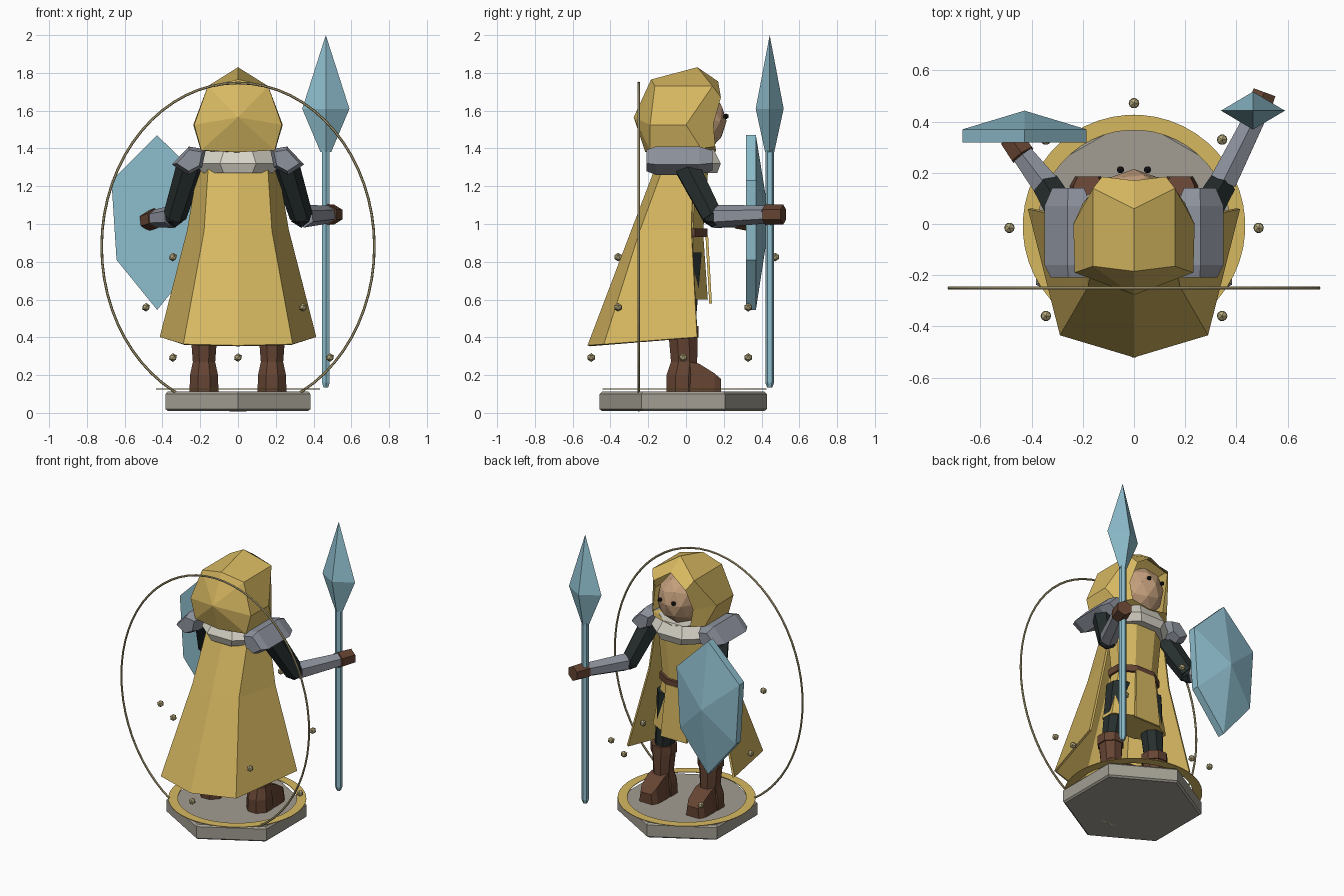
import bpy, bmesh, math
from mathutils import Vector

cube = bpy.data.objects.get("Cube")
if cube:
    bpy.data.objects.remove(cube, do_unlink=True)


def material(name, r, g, b):
    m = bpy.data.materials.new(name)
    m.use_nodes = True
    m.diffuse_color = (r, g, b, 1)
    m.node_tree.nodes["Principled BSDF"].inputs["Base Color"].default_value = (r, g, b, 1)
    return m


gold = material("gold cloth", .68, .48, .12)
brass = material("pale brass", .46, .39, .2)
blue = material("ice blue", .27, .51, .61)
leather = material("brown leather", .13, .058, .033)
steel = material("steel grey", .27, .29, .34)
dark = material("dark cloth", .02, .028, .028)
stone = material("stone", .36, .34, .29)
fur = material("pale fur", .68, .65, .57)
skin = material("skin", .54, .34, .2)
black = material("black", .01, .01, .012)


def finish(name, bm, mat):
    bmesh.ops.recalc_face_normals(bm, faces=bm.faces)
    me = bpy.data.meshes.new(name)
    bm.to_mesh(me)
    bm.free()
    me.materials.append(mat)
    ob = bpy.data.objects.new(name, me)
    bpy.context.collection.objects.link(ob)
    return ob


def loft(name, rings, mat, closed=True, caps=True):
    """Skin a surface over rings of points; a one-point ring is a tip."""
    bm = bmesh.new()
    rows = [[bm.verts.new(p) for p in ring] for ring in rings]
    for a, b in zip(rows, rows[1:]):
        n = max(len(a), len(b))
        for i in range(n if closed else n - 1):
            j = (i + 1) % n
            if len(b) == 1:
                bm.faces.new((a[i], a[j], b[0]))
            elif len(a) == 1:
                bm.faces.new((a[0], b[j], b[i]))
            else:
                bm.faces.new((a[i], a[j], b[j], b[i]))
    if caps:
        for row in (rows[0], rows[-1]):
            if len(row) > 2:
                bm.faces.new(row)
    return finish(name, bm, mat)


def ring(z, rx, ry, n=8, cx=0, cy=0, turn=.5):
    steps = [2 * math.pi * (i + turn) / n for i in range(n)]
    return [(cx + rx * math.cos(a), cy + ry * math.sin(a), z) for a in steps]


def limb(name, p, q, r1, r2, mat, n=6):
    p, q = Vector(p), Vector(q)
    rot = (q - p).to_track_quat('Z', 'Y')
    rings = [[c + rot @ Vector(v) for v in ring(0, r, r, n)] for c, r in ((p, r1), (q, r2))]
    return loft(name, rings, mat)


def ball(name, centre, scale, mat, detail=1):
    bm = bmesh.new()
    bmesh.ops.create_icosphere(bm, subdivisions=detail, radius=1)
    for v in bm.verts:
        v.co = Vector(centre) + v.co * Vector(scale)
    return finish(name, bm, mat)


def mirrored(half):
    """Close a half ring whose first and last points lie on the middle plane."""
    return half + [(-x, y, z) for x, y, z in half[-2:0:-1]]


def thicken(ob, t):
    mod = ob.modifiers.new("thickness", 'SOLIDIFY')
    mod.thickness = t
    mod.offset = 0


# Hexagonal plinth with chamfered rims, and the flat gold ring above it
MID = -.015
loft("plinth", [ring(z, r, r, 6, cy=MID) for z, r in
                ((.01, .43), (.02, .443), (.1, .443), (.112, .43))], stone)
loft("ground_ring", [ring(z, r, r, 48, cy=-.008) for z, r in
     ((.128, .375), (.128, .435), (.124, .435), (.124, .375), (.128, .375))], gold, caps=False)

# Tall halo hoop behind the figure
halo = []
for i in range(65):
    a = 2 * math.pi * i / 64
    out = Vector((math.cos(a), 0, math.sin(a)))
    c = Vector((.722 * out.x, -.25, .88 + .867 * out.z))
    halo.append([c + .007 * (out * math.cos(b) + Vector((0, math.sin(b), 0)))
                 for b in (k * math.pi / 3 for k in range(6))])
loft("halo", halo, brass, caps=False)

# Floating beads stepping through three heights
for i in range(8):
    a = i * math.pi / 4
    ball("bead", (.487 * math.cos(a), MID + .487 * math.sin(a), .293 + .266 * (i % 3)),
         (.023,) * 3, brass)

# Legs and boots
for s in (-1, 1):
    x = .18 * s
    loft("trouser_leg", [ring(.4, .06, .065, cx=x, cy=-.015), ring(.85, .085, .09, cx=.12 * s)], dark)
    loft("boot_shaft", [ring(z, rx, ry, cx=x, cy=y) for z, rx, ry, y in
         ((.112, .083, .09, -.02), (.2, .08, .09, -.02), (.27, .064, .075, -.01),
          (.4, .075, .082, -.015))], leather)
    loft("boot_cuff", [ring(z, .085, .088, cx=x, cy=-.015) for z in (.4, .46)], leather)
    loft("boot_toe", [[(x - w, y, .112), (x + w, y, .112), (x + w * .8, y, z), (x - w * .8, y, z)]
         for y, w, z in ((-.03, .07, .28), (.07, .075, .26), (.15, .07, .21), (.185, .05, .18))], leather)

# Tunic, belt and front panel
loft("tunic", [ring(z, rx, ry) for z, rx, ry in
     ((.6, .24, .125), (.93, .17, .1), (.98, .17, .1), (1.32, .2, .13))], gold)
loft("belt", [ring(z, .185, .122) for z in (.93, .975)], leather)
thicken(loft("front_panel", [[(-w, y, z), (w, y, z)] for w, y, z in
        ((.1, .13, .58), (.075, .11, .94))], gold, closed=False, caps=False), .014)

# Cape, open at the front
cape = []
for z, drop, side, side_y, back, back_y, spine in (
        (1.34, 0, .2, .04, .15, -.1, -.14), (.97, .01, .262, .03, .175, -.24, -.285),
        (.4, .045, .408, .06, .285, -.43, -.515)):
    cape.append([(-side, side_y, z), (-back, back_y, z - drop * .85), (0, spine, z - drop),
                 (back, back_y, z - drop * .85), (side, side_y, z)])
thicken(loft("cape", cape, gold, closed=False, caps=False), .014)

# Fur collar and shoulder plates
loft("collar", [ring(z, rx, ry, cy=-.01) for z, rx, ry in
     ((1.27, .2, .19), (1.32, .25, .21), (1.395, .19, .17))], fur)
for s in (-1, 1):
    plate = ((.17, 1.395), (.26, 1.41), (.35, 1.315), (.265, 1.26), (.19, 1.3))
    loft("shoulder_plate", [[(s * (.25 + (x - .25) * k), y, 1.34 + (z - 1.34) * k) for x, z in plate]
         for y, k in ((-.21, .75), (-.16, 1), (.07, 1), (.14, .7))], steel)

# Arms: the left one holds the spear, the right one the shield
for side, s, wrist, tip in (("left", 1, (.475, .42, 1.05), (.51, .515, 1.05)),
                            ("right", -1, (-.435, .27, 1.03), (-.48, .335, 1.015))):
    elbow = Vector((.335 * s, .14, 1.04))
    limb(side + "_upper_arm", (.245 * s, -.01, 1.33), elbow, .075, .062, dark)
    ball(side + "_elbow", elbow, (.06,) * 3, dark)
    limb(side + "_bracer", elbow.lerp(Vector(wrist), .1), wrist, .06, .048, steel)
    limb(side + "_fist", wrist, tip, .055, .052, leather)

# Spear
SX, SY = .465, .443
loft("spear_shaft", [ring(z, r, r, 6, SX, SY) for z, r in
     ((.135, .014), (.16, .023), (1.4, .023))], blue)
loft("spear_head", [ring(1.38, .028, .024, 4, SX, SY, 0), ring(1.61, .125, .074, 4, SX, SY, 0),
                    [(SX, SY, 2)]], blue)

# Kite shield with a raised centre
outline = mirrored([(0, 0, 1.47), (.242, 0, 1.23), (.215, 0, .81), (0, 0, .545)])
shield = [[(x - .428, y, z) for x, _, z in outline] for y in (.318, .37)]
loft("shield", shield + [[(-.428, .443, 1.02)]], blue)

# Hood: inner rim, brow ring, back ring and rear point
rim = [(0, .17, 1.755), (.125, .185, 1.67), (.155, .145, 1.53), (.14, .155, 1.41), (0, .16, 1.385)]
brow = [(0, .06, 1.83), (.16, .14, 1.73), (.237, 0, 1.525), (.2, .08, 1.4), (0, .1, 1.37)]
rear = [(0, -.185, 1.765), (.16, -.165, 1.73), (.232, -.19, 1.525), (.195, -.19, 1.39), (0, -.215, 1.38)]
loft("hood", [mirrored(r) for r in (rim, brow, rear)] + [[(0, -.277, 1.565)]], gold, caps=False)

# Head and eyes
ball("head", (0, .05, 1.545), (.15, .165, .17), skin, 2)
for s in (-1, 1):
    ball("eye", (.053 * s, .212, 1.57), (.016,) * 3, black)
